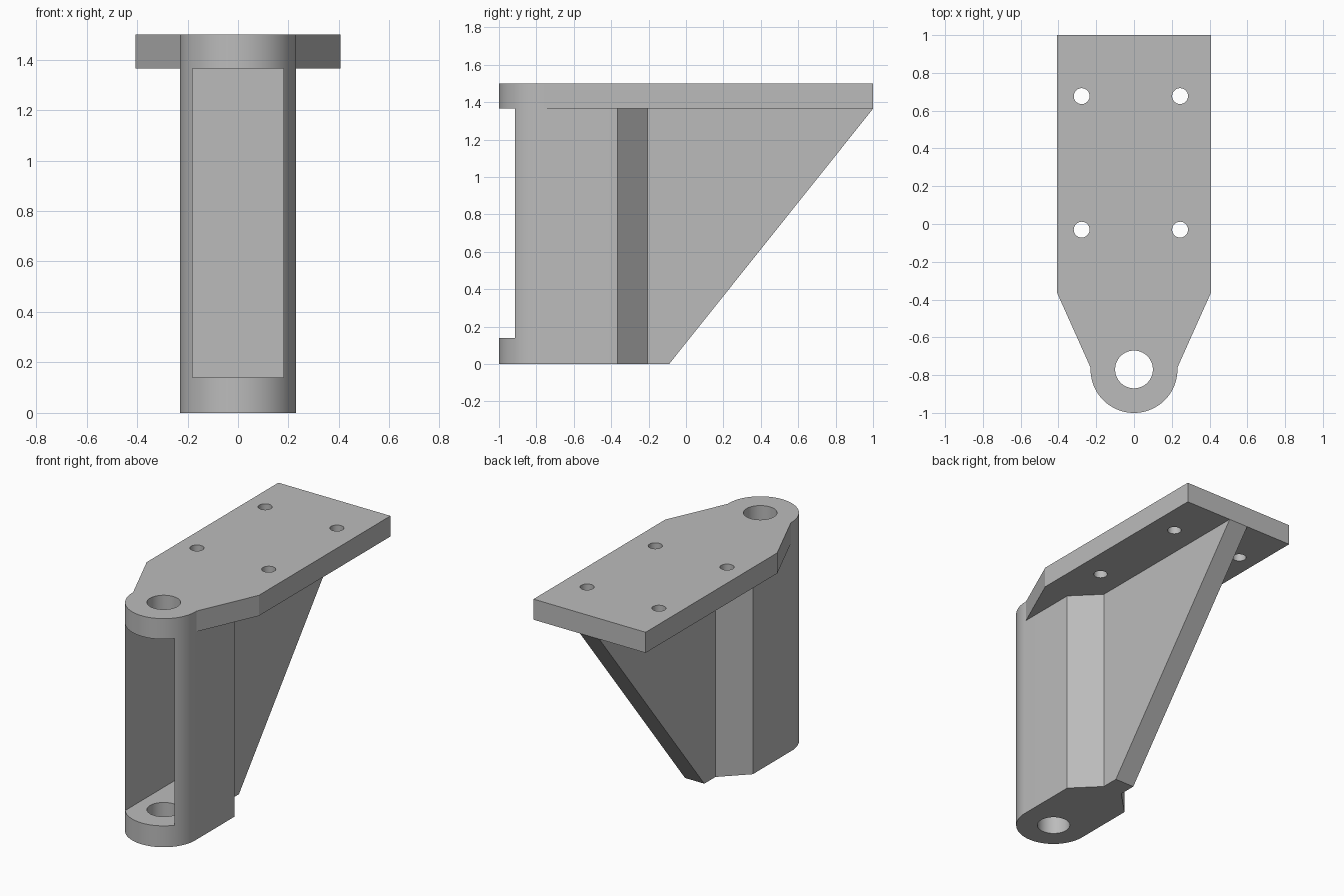
import bpy, bmesh, math
from mathutils import Vector

cube = bpy.data.objects.get("Cube")
if cube:
    bpy.data.objects.remove(cube, do_unlink=True)

# Main dimensions
R, PIN_Y, PIN_R = 0.23, -0.77, 0.10
FLOOR, PLATE_Z, TOP = 0.14, 1.365, 1.5
RIB, PLATE_W, SHOULDER = 0.07, 0.407, -0.365
SLOT_W = 0.18

grey = bpy.data.materials.new("plain grey")
grey.use_nodes = True
colour = (0.50, 0.50, 0.50, 1)
grey.diffuse_color = colour
grey.node_tree.nodes["Principled BSDF"].inputs["Base Color"].default_value = colour


def arc(x, y, r, start, end, steps):
    angles = [math.radians(start + (end - start) * i / steps) for i in range(steps + 1)]
    return [(x + r * math.cos(a), y + r * math.sin(a)) for a in angles]


def prism(name, outline, z0, z1, trim=None):
    """Extrude a plan outline upwards; trim = (point, normal) slices off one side."""
    bm = bmesh.new()
    face = bm.faces.new([bm.verts.new((x, y, z0)) for x, y in outline])
    up = bmesh.ops.extrude_face_region(bm, geom=[face])["geom"]
    bmesh.ops.translate(bm, vec=(0, 0, z1 - z0),
                        verts=[g for g in up if isinstance(g, bmesh.types.BMVert)])
    if trim:
        bmesh.ops.bisect_plane(bm, geom=bm.verts[:] + bm.edges[:] + bm.faces[:],
                               plane_co=trim[0], plane_no=trim[1], clear_outer=True)
        bmesh.ops.holes_fill(bm, edges=[e for e in bm.edges if e.is_boundary])
    bmesh.ops.recalc_face_normals(bm, faces=bm.faces[:])
    mesh = bpy.data.meshes.new(name)
    bm.to_mesh(mesh)
    bm.free()
    mesh.materials.append(grey)
    ob = bpy.data.objects.new(name, mesh)
    bpy.context.collection.objects.link(ob)
    return ob


def cut(ob, cutters):
    """Subtract the cutters, then remove them."""
    bpy.context.view_layer.objects.active = ob
    for cutter in cutters:
        mod = ob.modifiers.new("cut", 'BOOLEAN')
        mod.operation, mod.solver, mod.object = 'DIFFERENCE', 'EXACT', cutter
        bpy.ops.object.modifier_apply(modifier=mod.name)
        bpy.data.objects.remove(cutter, do_unlink=True)


def hole(x, y, r):
    return prism("hole_cutter", arc(x, y, r, 0, 352.5, 47), -0.1, TOP + 0.1)


# Pivot housing with rounded nose, tapering into the sloped rear rib
rib_start = SHOULDER + R - RIB
nose = arc(0, PIN_Y, R, 180, 360, 48)
outline = nose + [(R, SHOULDER), (RIB, rib_start), (RIB, 1.1),
                  (-RIB, 1.1), (-RIB, rib_start), (-R, SHOULDER)]
slope = (Vector((0, -0.09, 0)), Vector((0, PLATE_Z, -1.09)).normalized())
housing = prism("housing_and_rib", outline, 0, PLATE_Z, slope)

# Front slot and pin hole through the housing floor
slot = prism("slot_cutter", [(-SLOT_W, -1.2), (SLOT_W, -1.2),
                             (SLOT_W, SHOULDER), (-SLOT_W, SHOULDER)], FLOOR, TOP)
cut(housing, [slot, hole(0, PIN_Y, PIN_R)])

# Mounting plate with rounded nose, pin hole and four screw holes
plate = prism("mounting_plate", nose + [(R, -0.76), (PLATE_W, SHOULDER), (PLATE_W, 1),
                                        (-PLATE_W, 1), (-PLATE_W, SHOULDER), (-R, -0.76)],
              PLATE_Z, TOP)
screws = [hole(x, y, 0.042) for x in (-0.277, 0.244) for y in (-0.03, 0.677)]
cut(plate, [hole(0, PIN_Y, PIN_R)] + screws)

# Smooth the curved walls, keep the edges sharp
for ob in (housing, plate):
    bpy.ops.object.select_all(action='DESELECT')
    ob.select_set(True)
    bpy.context.view_layer.objects.active = ob
    bpy.ops.object.shade_smooth_by_angle(angle=math.radians(20))
